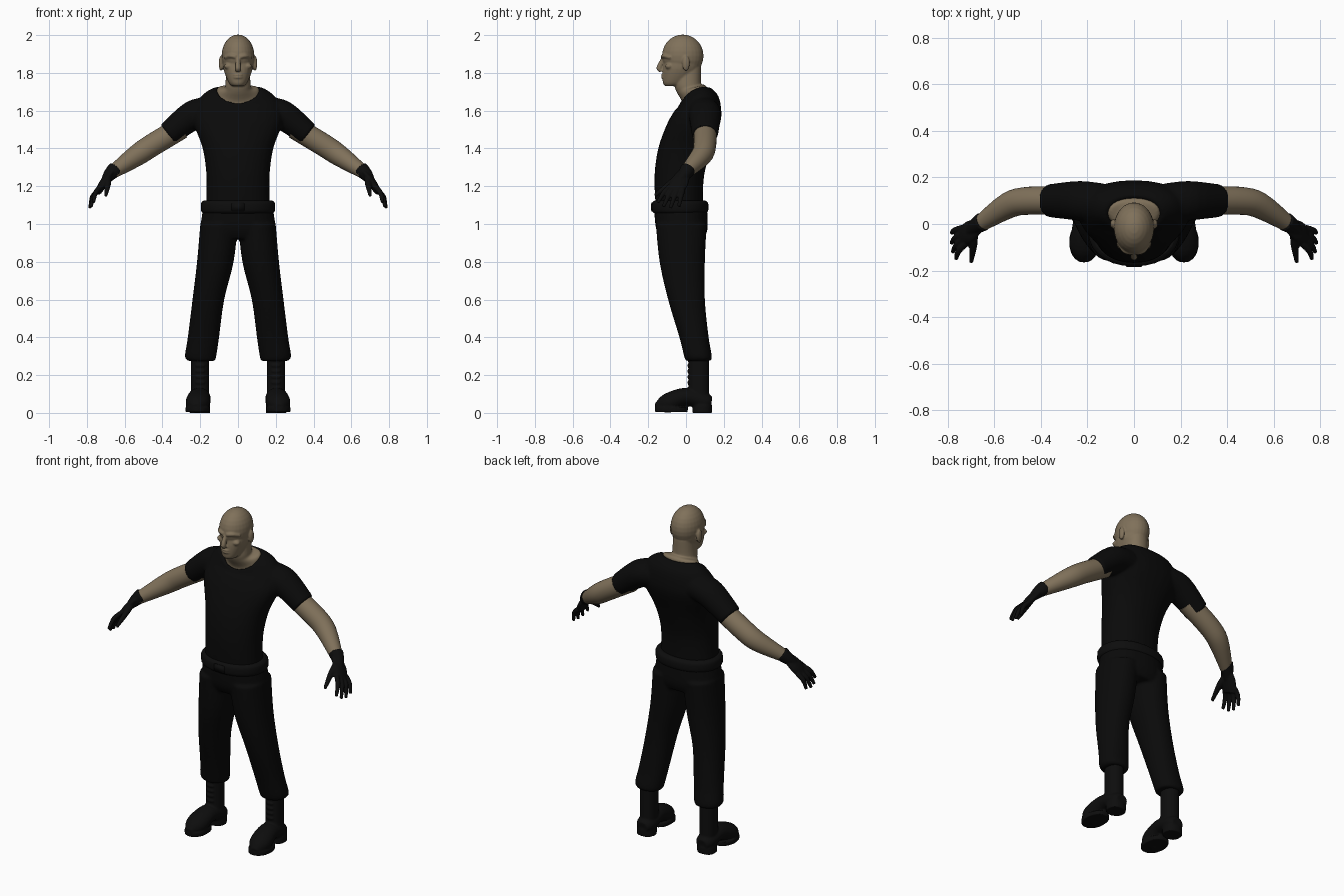
import bpy, bmesh, math
from mathutils import Vector, Matrix
from mathutils.geometry import interpolate_bezier

cube = bpy.data.objects.get("Cube")
if cube:
    bpy.data.objects.remove(cube)

SIDES = 28
STEPS = 4
BOTH_SIDES = {"left": 1, "right": -1}
X_AXIS, Y_AXIS = Vector((1, 0, 0)), Vector((0, 1, 0))


def material(name, color):
    mat = bpy.data.materials.new(name)
    mat.use_nodes = True
    mat.diffuse_color = (*color, 1)
    bsdf = next(n for n in mat.node_tree.nodes if n.type == "BSDF_PRINCIPLED")
    bsdf.inputs["Base Color"].default_value = (*color, 1)
    bsdf.inputs["Roughness"].default_value = .8
    return mat


SKIN = material("skin", (.215, .165, .103))
CLOTH = material("black cloth", (.003, .003, .003))
LEATHER = material("black leather", (.004, .004, .004))


def circle_points():
    angles = [math.tau * i / SIDES for i in range(SIDES)]
    return [(math.cos(a), math.sin(a)) for a in angles]


def oval(z, width, front, back, x=0, tilt=0, lift=0):
    """Slightly squared oval; tilt raises the back, lift raises the sides."""
    def squared(f):
        return math.copysign(abs(f) ** .92, f)
    middle, depth = (front + back) / 2, (back - front) / 2
    return [Vector((x + width * squared(c), middle + depth * squared(s),
                    z + tilt * s + lift * c * c)) for c, s in circle_points()]


def loft(bm, keys):
    """Skin a smooth surface through the key rings and close both ends."""
    padded = [keys[0], *keys, keys[-1]]
    rings = []
    for before, start, end, after in zip(padded, padded[1:], padded[2:], padded[3:]):
        curves = [interpolate_bezier(b, b + (c - a) / 6, c - (d - b) / 6, c, STEPS + 1)
                  for a, b, c, d in zip(before, start, end, after)]
        rings += list(zip(*curves))[:-1]
    rings.append(keys[-1])
    loops = [[bm.verts.new(v) for v in ring] for ring in rings]
    for low, high in zip(loops, loops[1:]):
        for i in range(SIDES):
            bm.faces.new((low[i - 1], low[i], high[i], high[i - 1]))
    bm.faces.new(loops[0])
    bm.faces.new(loops[-1])


def tube(bm, points, side, flat=1):
    """Limb through (x, y, z, radius); flat squeezes it across the side direction."""
    centres = [Vector(p[:3]) for p in points]
    padded = [centres[0], *centres, centres[-1]]
    keys = []
    for before, centre, after, point in zip(padded, centres, padded[2:], points):
        along = (after - before).normalized()
        a = (side - along * side.dot(along)).normalized() * point[3]
        b = along.cross(a) * flat
        keys.append([centre + a * c + b * s for c, s in circle_points()])
    loft(bm, keys)


def ball(bm, centre, size):
    matrix = Matrix.Translation(centre) @ Matrix.Diagonal((*size, 1))
    bmesh.ops.create_uvsphere(bm, u_segments=SIDES, v_segments=SIDES // 2, radius=1, matrix=matrix)


def finish(name, bm, mat, voxel=0, relax=0, mirror=1):
    """Make the object; a voxel size fuses overlapping shapes into one surface."""
    bmesh.ops.scale(bm, vec=(mirror, 1, 1), verts=bm.verts)
    bmesh.ops.recalc_face_normals(bm, faces=bm.faces)
    for face in bm.faces:
        face.smooth = len(face.verts) < SIDES
    mesh = bpy.data.meshes.new(name)
    bm.to_mesh(mesh)
    bm.free()
    mesh.materials.append(mat)
    ob = bpy.data.objects.new(name, mesh)
    bpy.context.collection.objects.link(ob)
    if voxel:
        fuse = ob.modifiers.new("fuse", "REMESH")
        fuse.mode, fuse.voxel_size, fuse.use_smooth_shade = "VOXEL", voxel, True
        smooth = ob.modifiers.new("relax", "SMOOTH")
        smooth.factor, smooth.iterations = .5, relax


# Skull, jaw and neck
bm = bmesh.new()
ball(bm, (0, -.017, 1.89), (.087, .11, .113))
loft(bm, [oval(z=1.73, width=.03, front=-.11, back=-.03),
          oval(z=1.75, width=.05, front=-.123, back=.01),
          oval(z=1.82, width=.077, front=-.123, back=.07),
          oval(z=1.88, width=.08, front=-.11, back=.08)])
loft(bm, [oval(z=1.83, width=.06, front=-.05, back=.08),
          oval(z=1.74, width=.067, front=-.06, back=.08),
          oval(z=1.72, width=.073, front=-.05, back=.09, tilt=.02),
          oval(z=1.685, width=.11, front=-.02, back=.11, tilt=.04, lift=.03),
          oval(z=1.64, width=.11, front=-.02, back=.11, tilt=.04, lift=.03)])

# Nose, lips, brows, cheeks and ears
tube(bm, [(0, -.12, 1.88, .01), (0, -.142, 1.825, .015), (0, -.13, 1.81, .013)], X_AXIS)
for z in (1.79, 1.776):
    ball(bm, (0, -.12, z), (.024, .012, .006))
for s in BOTH_SIDES.values():
    tube(bm, [(s * .01, -.125, 1.885, .01), (s * .04, -.115, 1.89, .011),
              (s * .07, -.08, 1.88, .008)], Y_AXIS)
    ball(bm, (s * .05, -.09, 1.835), (.024, .02, .016))
    ball(bm, (s * .09, 0, 1.85), (.012, .02, .04))
finish("head_and_neck", bm, SKIN, voxel=.005, relax=3)

# Short-sleeved shirt with an open round collar
bm = bmesh.new()
loft(bm, [oval(z=1.08, width=.17, front=-.16, back=.09),
          oval(z=1.25, width=.167, front=-.167, back=.095),
          oval(z=1.4, width=.187, front=-.147, back=.135),
          oval(z=1.53, width=.235, front=-.1, back=.18),
          oval(z=1.6, width=.235, front=-.06, back=.187),
          oval(z=1.65, width=.19, front=-.04, back=.17, tilt=.03, lift=.03),
          oval(z=1.685, width=.12, front=-.03, back=.12, tilt=.04, lift=.03),
          oval(z=1.64, width=.1, front=-.01, back=.1, tilt=.04, lift=.03)])
for s in BOTH_SIDES.values():
    tube(bm, [(s * .14, .09, 1.6, .085), (s * .24, .1, 1.575, .085),
              (s * .37, .1, 1.475, .07)], Y_AXIS, flat=.92)
finish("shirt", bm, CLOTH, voxel=.009, relax=4)

# Bare arms
for side, s in BOTH_SIDES.items():
    bm = bmesh.new()
    tube(bm, [(.3, .1, 1.51, .06), (.45, .1, 1.42, .06), (.54, .08, 1.36, .056),
              (.67, -.005, 1.27, .034)], Y_AXIS)
    finish(side + "_arm", bm, SKIN, mirror=s)

# Gloves: cuff, palm, four fanned fingers and a thumb
KNUCKLES = Vector((.73, -.05, 1.19))
ACROSS = Vector((-.22, -.92, .32))
REACH = Vector((.05, -.05, -.1))
BEND = Vector((.01, 0, .01))
for side, s in BOTH_SIDES.items():
    bm = bmesh.new()
    tube(bm, [(.65, .01, 1.29, .042), (.68, -.01, 1.26, .034), (.71, -.04, 1.22, .02)], ACROSS)
    tube(bm, [(.67, -.01, 1.27, .035), (.71, -.035, 1.22, .048), (.74, -.06, 1.17, .04)],
         ACROSS, flat=.45)
    for fan, length in zip((1.5, .5, -.5, -1.5), (.95, 1.05, 1, .8)):
        base = KNUCKLES + ACROSS * fan * .024
        tip = base + REACH * length + ACROSS * fan * .014
        middle = (base + tip) / 2 + BEND
        tube(bm, [(*base, .014), (*middle, .013), (*tip, .009)], ACROSS)
    tube(bm, [(.69, -.03, 1.25, .02), (.69, -.09, 1.21, .017), (.7, -.165, 1.15, .009)], X_AXIS)
    finish(side + "_glove", bm, LEATHER, voxel=.005, relax=2, mirror=s)

# Trousers: hips fused with two loose legs
bm = bmesh.new()
loft(bm, [oval(z=1.11, width=.18, front=-.17, back=.11),
          oval(z=.98, width=.2, front=-.16, back=.115),
          oval(z=.92, width=.19, front=-.13, back=.095)])
for s in BOTH_SIDES.values():
    loft(bm, [oval(z=1, width=.1, front=-.16, back=.11, x=s * .1),
              oval(z=.8, width=.097, front=-.14, back=.1, x=s * .12),
              oval(z=.6, width=.084, front=-.095, back=.1, x=s * .157),
              oval(z=.4, width=.083, front=-.035, back=.12, x=s * .183),
              oval(z=.3, width=.083, front=-.01, back=.137, x=s * .198),
              oval(z=.275, width=.07, front=0, back=.13, x=s * .193)])
finish("trousers", bm, CLOTH, voxel=.009, relax=4)

# Belt and buckle
bm = bmesh.new()
loft(bm, [oval(z=1.055, width=.18, front=-.165, back=.1),
          oval(z=1.07, width=.195, front=-.18, back=.117),
          oval(z=1.11, width=.195, front=-.18, back=.117),
          oval(z=1.125, width=.18, front=-.165, back=.1)])
finish("belt", bm, LEATHER)
bm = bmesh.new()
bmesh.ops.create_cube(bm, size=1, matrix=Matrix.Translation((0, -.18, 1.09))
                      @ Matrix.Diagonal((.07, .01, .045, 1)))
bmesh.ops.bevel(bm, geom=bm.edges[:], offset=.003, segments=2, affect="EDGES")
finish("belt_buckle", bm, LEATHER)

# Boots: shaft, foot, front sole, heel block and laces
for side, s in BOTH_SIDES.items():
    bm = bmesh.new()
    loft(bm, [oval(z=z, width=.048, front=.013, back=.122, x=.2) for z in (.34, .07)])
    tube(bm, [(.2, .135, .055, .035), (.2, .1, .06, .055), (.205, 0, .085, .058),
              (.215, -.1, .05, .062), (.22, -.16, .03, .022)], X_AXIS, flat=.83)
    loft(bm, [oval(z=z, width=.064, front=-.165, back=.01, x=.214) for z in (.005, .03)])
    loft(bm, [oval(z=z, width=.055, front=.035, back=.138, x=.203) for z in (-.001, .04)])
    for row in range(5):
        ball(bm, (.2, .013, .16 + row * .03), (.025, .007, .007))
    finish(side + "_boot", bm, LEATHER, voxel=.006, relax=2, mirror=s)
